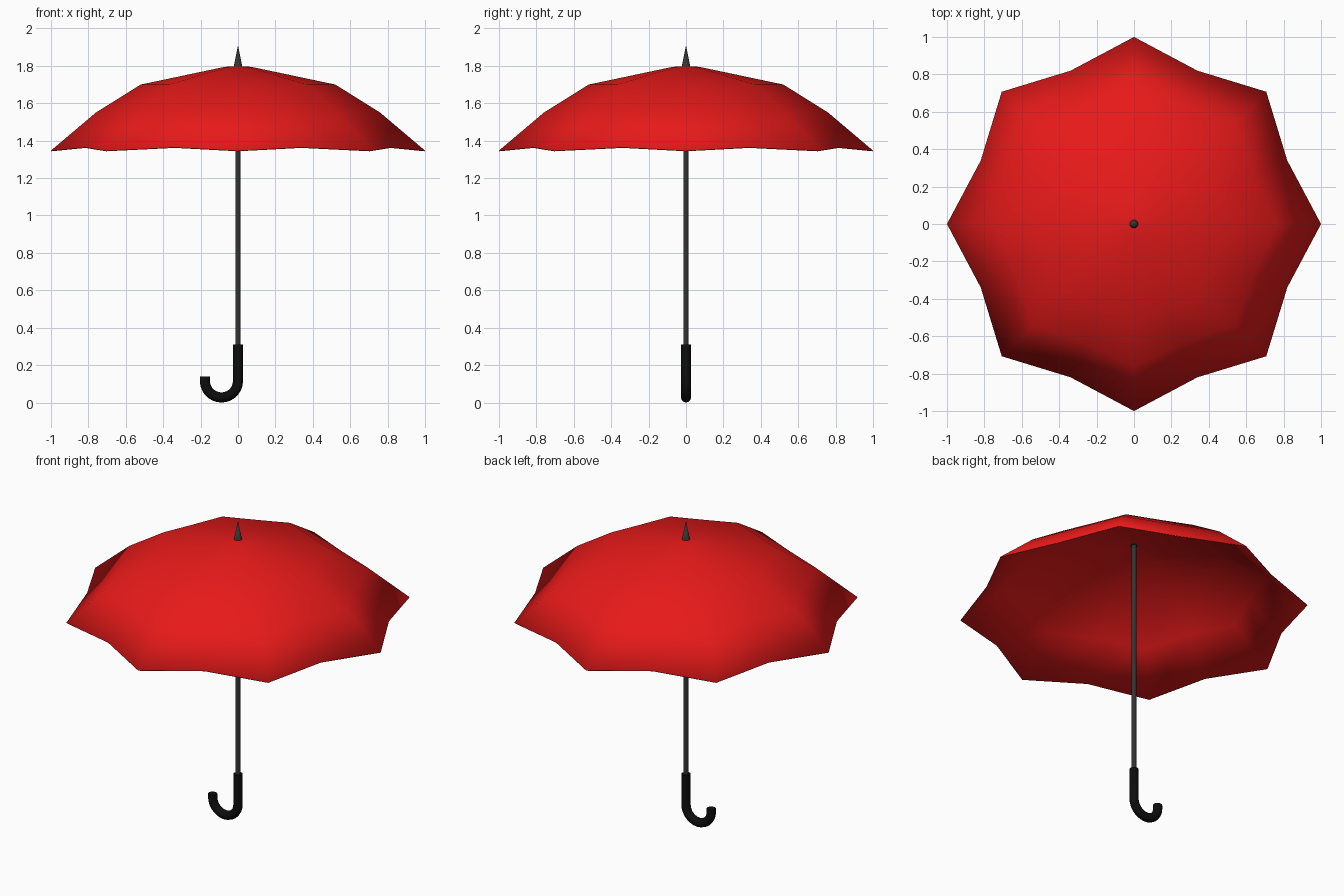
import bpy, bmesh
from math import sin, cos, pi, radians

if "Cube" in bpy.data.objects:
    bpy.data.objects.remove(bpy.data.objects["Cube"])


def material(name, color):
    m = bpy.data.materials.new(name)
    m.diffuse_color = (*color, 1)
    m.use_nodes = True
    m.node_tree.nodes["Principled BSDF"].inputs["Base Color"].default_value = m.diffuse_color
    return m


RED = material("red_fabric", (0.8, 0.01, 0.01))
STEEL = material("dark_steel", (0.035, 0.035, 0.035))
BLACK = material("black_grip", (0.004, 0.004, 0.004))


def finish(obj, name, mat, angle):
    obj.name = name
    obj.data.materials.append(mat)
    bpy.ops.object.select_all(action='DESELECT')
    obj.select_set(True)
    bpy.context.view_layer.objects.active = obj
    bpy.ops.object.shade_smooth_by_angle(angle=radians(angle))


def cone(name, r1, r2, z1, z2, sides, mat):
    bpy.ops.mesh.primitive_cone_add(vertices=sides, radius1=r1, radius2=r2,
                                    depth=z2 - z1, location=(0, 0, (z1 + z2) / 2))
    finish(bpy.context.object, name, mat, 50)


# Canopy: eight ribs with the fabric drawn in between them
# (rib radius, rib height, mid-panel radius factor, mid-panel lift)
rings = [(0.07, 1.795, 0.95, 0), (0.52, 1.70, 0.92, 0),
         (0.76, 1.55, 0.905, 0.008), (1.0, 1.347, 0.887, 0.018)]
bm = bmesh.new()
top = bm.verts.new((0, 0, 1.797))
rows = []
for r, z, factor, lift in rings:
    row = []
    for i in range(16):
        mid = i % 2
        rad = r * (factor if mid else 1)
        a = i * pi / 8
        row.append(bm.verts.new((rad * cos(a), rad * sin(a), z + lift * mid)))
    rows.append(row)
for i in range(16):
    j = (i + 1) % 16
    bm.faces.new((top, rows[0][i], rows[0][j]))
    for a, b in zip(rows, rows[1:]):
        bm.faces.new((a[i], b[i], b[j], a[j]))
mesh = bpy.data.meshes.new("canopy")
bm.to_mesh(mesh)
bm.free()
canopy = bpy.data.objects.new("canopy", mesh)
bpy.context.collection.objects.link(canopy)
finish(canopy, "canopy", RED, 40)
shell = canopy.modifiers.new("thickness", 'SOLIDIFY')
shell.thickness = 0.005
shell.offset = -1

# Pole and pointed tip
cone("pole", 0.0135, 0.0135, 0.28, 1.795, 12, STEEL)
cone("tip", 0.024, 0.0, 1.79, 1.91, 12, STEEL)

# Hooked handle: straight grip, half circle, short upturned end
R, zc = 0.0885, 0.1155
path = [(0, 0.31), (0, 0.2)]
path += [(R * cos(t) - R, zc - R * sin(t)) for t in (pi * k / 14 for k in range(15))]
path += [(-2 * R, 0.138)]
curve = bpy.data.curves.new("handle", 'CURVE')
curve.dimensions = '3D'
curve.bevel_depth = 0.027
curve.bevel_resolution = 4
curve.use_fill_caps = True
spline = curve.splines.new('POLY')
spline.points.add(len(path) - 1)
for p, (x, z) in zip(spline.points, path):
    p.co = (x, 0, z, 1)
handle = bpy.data.objects.new("handle", curve)
bpy.context.collection.objects.link(handle)
bpy.ops.object.select_all(action='DESELECT')
handle.select_set(True)
bpy.context.view_layer.objects.active = handle
bpy.ops.object.convert(target='MESH')
finish(bpy.context.object, "handle", BLACK, 45)
